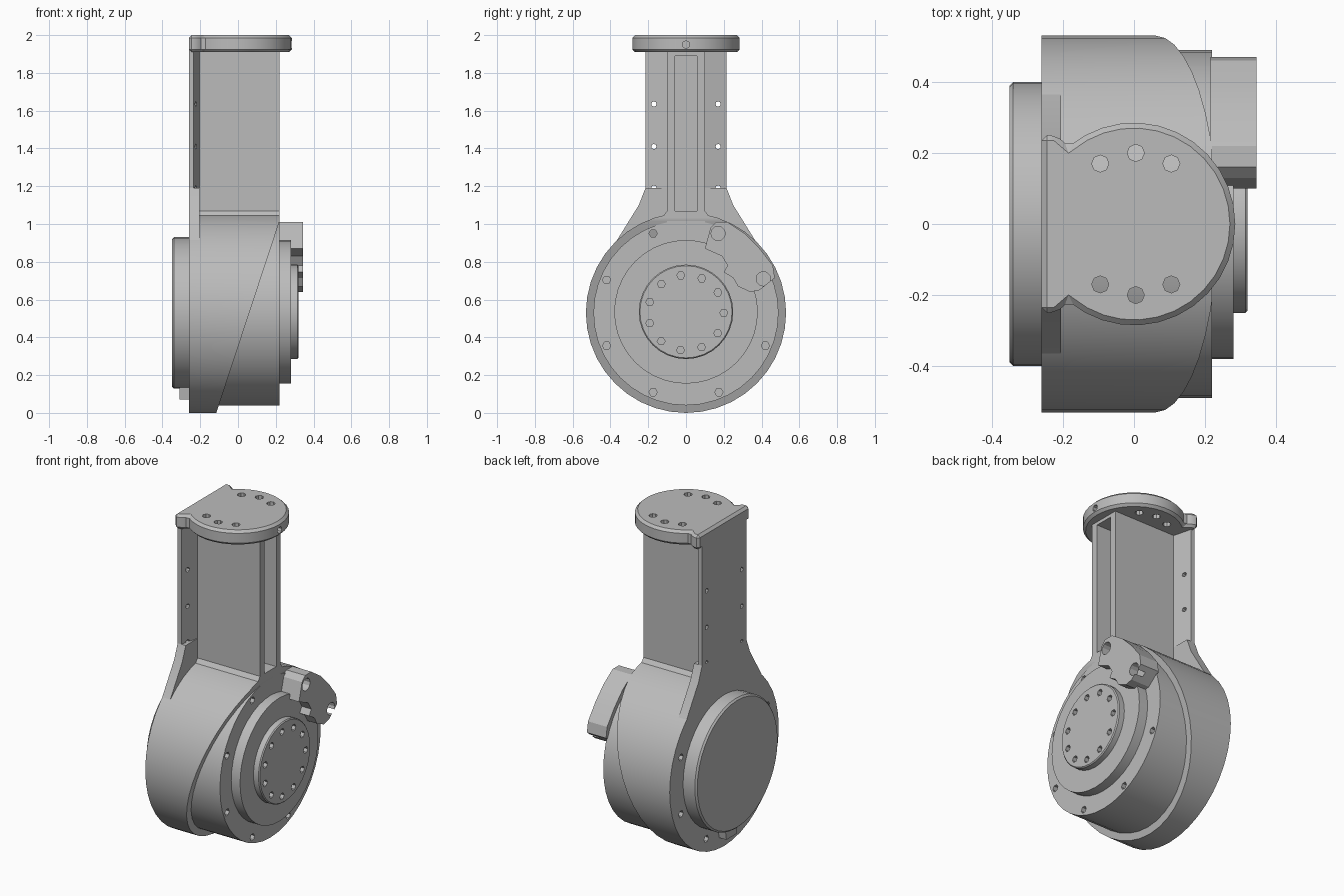
import bpy, bmesh, math
from mathutils import Vector

cube = bpy.data.objects.get("Cube")
if cube:
    bpy.data.objects.remove(cube, do_unlink=True)

grey = bpy.data.materials.new("machined_grey")
grey.use_nodes = True
colour = (0.5, 0.5, 0.5, 1)
grey.diffuse_color = colour
grey.node_tree.nodes["Principled BSDF"].inputs["Base Color"].default_value = colour

HUB = 0.53          # height of the joint axis


def circle(cx, cy, r, n=40, start=0.0):
    return [(cx + r * math.cos(start + math.tau * i / n),
             cy + r * math.sin(start + math.tau * i / n)) for i in range(n)]


def add_prism(bm, pts, axis, lo, hi):
    """Extrude a closed outline along x (outline in y, z) or z (outline in x, y)."""
    def place(p, d):
        return (d, p[0], p[1]) if axis == "x" else (p[0], p[1], d)
    a = [bm.verts.new(place(p, lo)) for p in pts]
    b = [bm.verts.new(place(p, hi)) for p in pts]
    bm.faces.new(a[::-1])
    bm.faces.new(b)
    for i in range(len(pts)):
        j = (i + 1) % len(pts)
        bm.faces.new((a[i], a[j], b[j], b[i]))


def finish(name, bm):
    bmesh.ops.recalc_face_normals(bm, faces=bm.faces)
    mesh = bpy.data.meshes.new(name)
    bm.to_mesh(mesh)
    bm.free()
    obj = bpy.data.objects.new(name, mesh)
    bpy.context.collection.objects.link(obj)
    mesh.materials.append(grey)
    return obj


def prism(name, pts, axis, lo, hi, bevel=0.0):
    bm = bmesh.new()
    add_prism(bm, pts, axis, lo, hi)
    obj = finish(name, bm)
    if bevel:
        mod = obj.modifiers.new("edge", "BEVEL")
        mod.width, mod.segments, mod.limit_method = bevel, 1, "ANGLE"
        mod.angle_limit = math.radians(40)
    return obj


def drill(obj, prisms):
    """Cut a list of (outline, axis, lo, hi) prisms out of a part."""
    bm = bmesh.new()
    for p in prisms:
        add_prism(bm, *p)
    cutter = finish(obj.name + "_cutter", bm)
    cutter.hide_render = True
    cutter.hide_set(True)
    cutter.display_type = "WIRE"
    mod = obj.modifiers.new("holes", "BOOLEAN")
    mod.object, mod.operation, mod.solver = cutter, "DIFFERENCE", "EXACT"
    bpy.context.view_layer.objects.active = obj
    for m in list(obj.modifiers):
        bpy.ops.object.modifier_apply(modifier=m.name)
    bpy.data.objects.remove(cutter, do_unlink=True)


def ring_holes(count, radius, start, r, lo, hi):
    return [(circle(y, z, r, 6), "x", lo, hi)
            for y, z in circle(0, HUB, radius, count, start)]


parts = []

# Drum: outer shell sliced by a slanted plane
bm = bmesh.new()
add_prism(bm, circle(0, HUB, 0.53), "x", -0.26, 0.22)
cut = bmesh.ops.bisect_plane(bm, geom=bm.verts[:] + bm.edges[:] + bm.faces[:],
                             plane_co=Vector((0.06, 0, HUB)),
                             plane_no=Vector((1, 0, -0.33)), clear_outer=True)
bmesh.ops.holes_fill(bm, edges=[e for e in bm.edges if e.is_boundary])
shell = finish("drum_shell", bm)
drill(shell, ring_holes(8, 0.455, math.pi / 8, 0.022, -0.30, -0.22))
parts.append(shell)

# Drum: inner body, stepped rings and bolted output face
body = prism("drum_body", circle(0, HUB, 0.49), "x", -0.20, 0.22)
drill(body, ring_holes(8, 0.455, math.pi / 8, 0.022, 0.17, 0.26))
step = prism("bearing_ring", circle(0, 0.535, 0.38), "x", 0.20, 0.28)
hub = prism("output_hub", circle(0, 0.535, 0.25, 32), "x", 0.26, 0.32, 0.006)
drill(hub, ring_holes(11, 0.20, math.radians(98), 0.021, 0.29, 0.36))
parts += [body, step, hub]

# Rear cap with its small lower tab
parts.append(prism("rear_cap", circle(0, HUB, 0.40), "x", -0.35, -0.24, 0.01))
parts.append(prism("cap_tab", [(-0.05, 0.07), (0.05, 0.07), (0.07, 0.2), (-0.07, 0.2)],
                   "x", -0.31, -0.25))

# Stepped sensor block on the drum face
block_outline = [(0.13, 0.98), (0.10, 0.87), (0.19, 0.83), (0.22, 0.78), (0.20, 0.745),
                 (0.25, 0.715), (0.275, 0.67), (0.34, 0.64), (0.39, 0.65), (0.47, 0.715),
                 (0.46, 0.78), (0.39, 0.87), (0.31, 0.95), (0.22, 1.01), (0.16, 1.01)]
block = prism("sensor_block", block_outline, "x", 0.215, 0.345)
drill(block, [(circle(y, z, 0.038, 12), "x", 0.29, 0.4)
              for y, z in ((0.17, 0.95), (0.41, 0.71))])
parts.append(block)

# Neck: box column with a tapering flange at the back, mirrored in y
half = [(-0.26, 0.215), (-0.235, 0.215), (-0.205, 0.10), (0.22, 0.10)]
neck = prism("neck_column", half + [(x, -y) for x, y in reversed(half)], "z", 0.90, 1.93)
slot = [(0.10, -0.058), (0.30, -0.058), (0.30, 0.058), (0.10, 0.058)]
flange_holes = [(circle(y, z, 0.014, 8), "x", -0.3, -0.18)
                for y in (-0.17, 0.17) for z in (1.19, 1.41, 1.635)]
drill(neck, [(slot, "z", 1.07, 1.89)] + flange_holes)
parts.append(neck)

# Gusset blending the flange into the drum
side = [(0.215, 1.19), (0.25, 1.1), (0.365, 0.915)]
parts.append(prism("neck_gusset", side + [(-y, z) for y, z in reversed(side)],
                   "x", -0.26, -0.205))

# Saddle rib where the column meets the drum
parts.append(prism("neck_foot", [(-0.13, 1.03), (0.13, 1.03), (0.10, 1.07), (-0.10, 1.07)],
                   "x", -0.23, 0.22))

# Top mounting plate: round front, square back corners
arc = [(0.285 * math.cos(a), 0.285 * math.sin(a))
       for a in (math.radians(-130 + 260 * i / 24) for i in range(25))]
plate_outline = arc + [(-0.22, 0.25), (-0.26, 0.25), (-0.26, -0.25), (-0.22, -0.25)]
plate = prism("top_plate", plate_outline, "z", 1.91, 2.0, 0.015)
bolts = [(circle(x, s * y, 0.024, 8), "z", 1.85, 2.05)
         for s in (-1, 1) for x, y in ((-0.095, 0.17), (0.005, 0.2), (0.105, 0.17))]
drill(plate, bolts + [(circle(0, 1.95, 0.02, 8), "x", 0.25, 0.32)])
parts.append(plate)

# Smooth the round walls and keep crisp edges
bpy.ops.object.select_all(action="DESELECT")
for obj in parts:
    obj.select_set(True)
bpy.context.view_layer.objects.active = parts[0]
bpy.ops.object.shade_smooth_by_angle(angle=math.radians(25))
